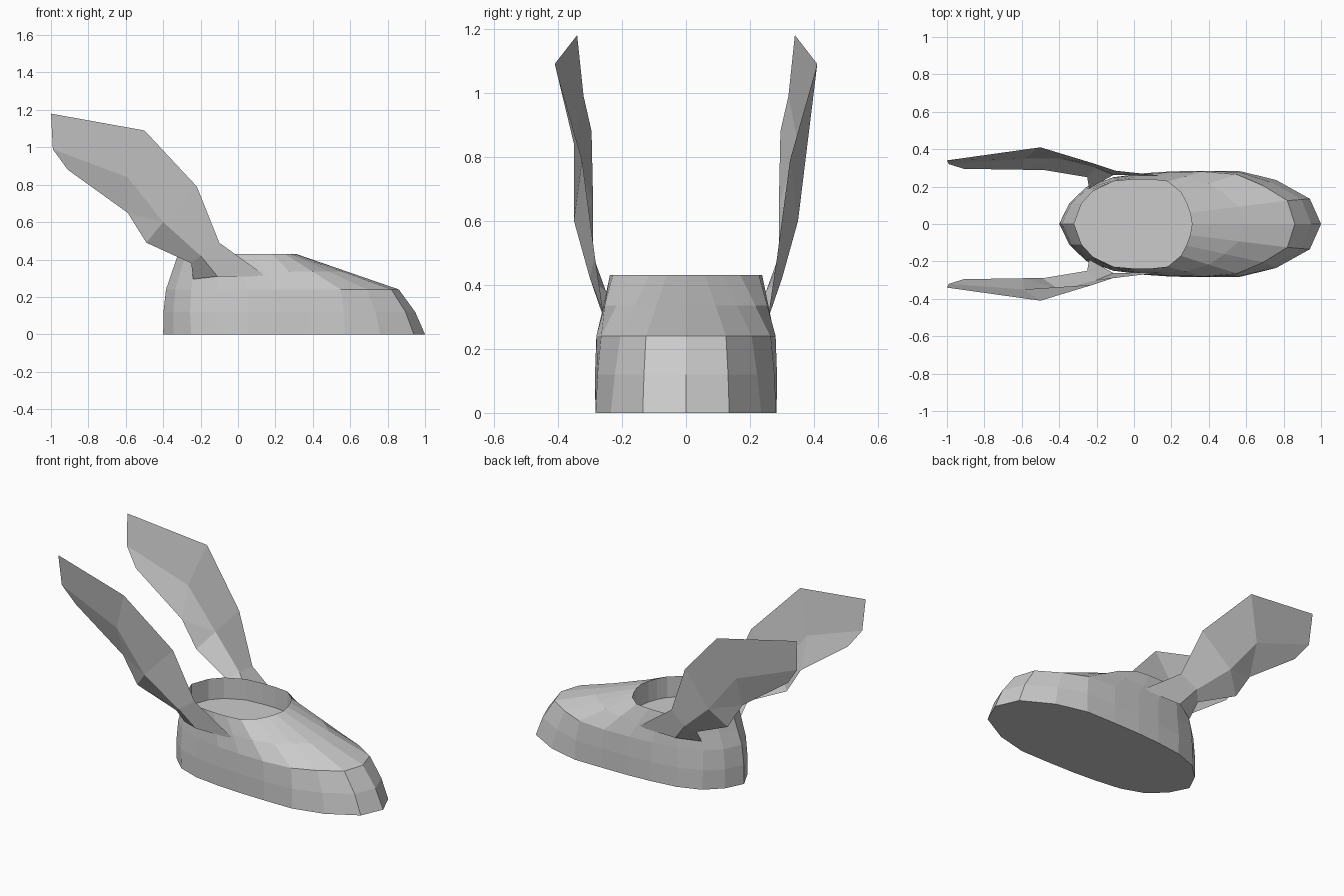
import bpy, bmesh
from mathutils import Vector

cube = bpy.data.objects.get("Cube")
if cube:
    bpy.data.objects.remove(cube, do_unlink=True)

grey = bpy.data.materials.new("plain_grey")
grey.use_nodes = True
colour = (0.6, 0.6, 0.6, 1)
grey.diffuse_color = colour
grey.node_tree.nodes["Principled BSDF"].inputs["Base Color"].default_value = colour


def make_object(name, bm):
    mesh = bpy.data.meshes.new(name)
    bm.to_mesh(mesh)
    bm.free()
    mesh.materials.append(grey)
    obj = bpy.data.objects.new(name, mesh)
    bpy.context.collection.objects.link(obj)
    return obj


def full_ring(half, z):
    """Close a heel-to-toe half outline by mirroring it across y."""
    pts = list(half) + [(x, -y) for x, y in half[-2:0:-1]]
    return [Vector((x, y, z)) for x, y in pts]


def blend(a, b, t):
    return [p.lerp(q, t) for p, q in zip(a, b)]


# Shoe outlines from heel to toe
sole = full_ring([(-.40, 0), (-.345, .11), (-.25, .2), (-.11, .25), (.05, .27), (.2, .28),
                  (.38, .283), (.57, .282), (.76, .235), (.94, .135), (1, 0)], 0)
shoulder = full_ring([(-.385, 0), (-.335, .11), (-.25, .19), (-.11, .24), (.05, .267), (.2, .277),
                      (.37, .28), (.55, .265), (.69, .205), (.82, .125), (.86, 0)], .24)
rim = full_ring([(-.32, 0), (-.28, .11), (-.22, .175), (-.11, .228), (0, .238), (.09, .238),
                 (.18, .228), (.25, .17), (.28, .115), (.30, .06), (.31, 0)], .43)

# Lower wall bulges slightly outward
waist = blend(sole, shoulder, .5)
for p in waist:
    p.x += .02 * max(0, p.x) ** 2 - (.006 if p.x < 0 else 0)
    p.y *= 1.01
upper = blend(shoulder, rim, .5)
floor = [Vector((p.x, p.y, .30)) for p in rim]

# Shoe body: lofted rings, sunken foot opening, closed sole
bm = bmesh.new()
rings = [[bm.verts.new(p) for p in ring] for ring in (sole, waist, shoulder, upper, rim, floor)]
for low, high in zip(rings, rings[1:]):
    for i in range(len(low)):
        j = (i + 1) % len(low)
        bm.faces.new((low[i], low[j], high[j], high[i]))
bm.faces.new(rings[0])
bm.faces.new(rings[-1])
bmesh.ops.recalc_face_normals(bm, faces=bm.faces)
make_object("shoe_body", bm)

# Wing: folded sheet with a top edge, a ridge, a bottom edge and a root
top = [(-1, .34, 1.18), (-.5, .41, 1.09), (-.22, .325, .79), (-.10, .285, .49), (.15, .258, .31)]
ridge = [(-.99, .32, .99), (-.59, .35, .84), (-.40, .35, .60), (-.20, .30, .42), (-.11, .262, .31)]
bottom = [(-.91, .295, .88), (-.59, .29, .65), (-.49, .29, .49), (-.25, .25, .38)]
root = (-.24, .19, .295)


def make_wing(name, side):
    bm = bmesh.new()
    t, m, b, r = [[bm.verts.new((x, y * side, z)) for x, y, z in row]
                  for row in (top, ridge, bottom, [root])]
    faces = [(t[i], t[i + 1], m[i + 1], m[i]) for i in range(4)]
    faces += [(m[0], m[1], b[1], b[0]), (m[1], m[2], b[1]), (m[2], b[2], b[1]),
              (m[2], m[3], b[3], b[2]), (m[3], m[4], r[0], b[3])]
    for f in faces:
        bm.faces.new(f if side > 0 else f[::-1])
    make_object(name, bm)


make_wing("back_wing", 1)
make_wing("front_wing", -1)
